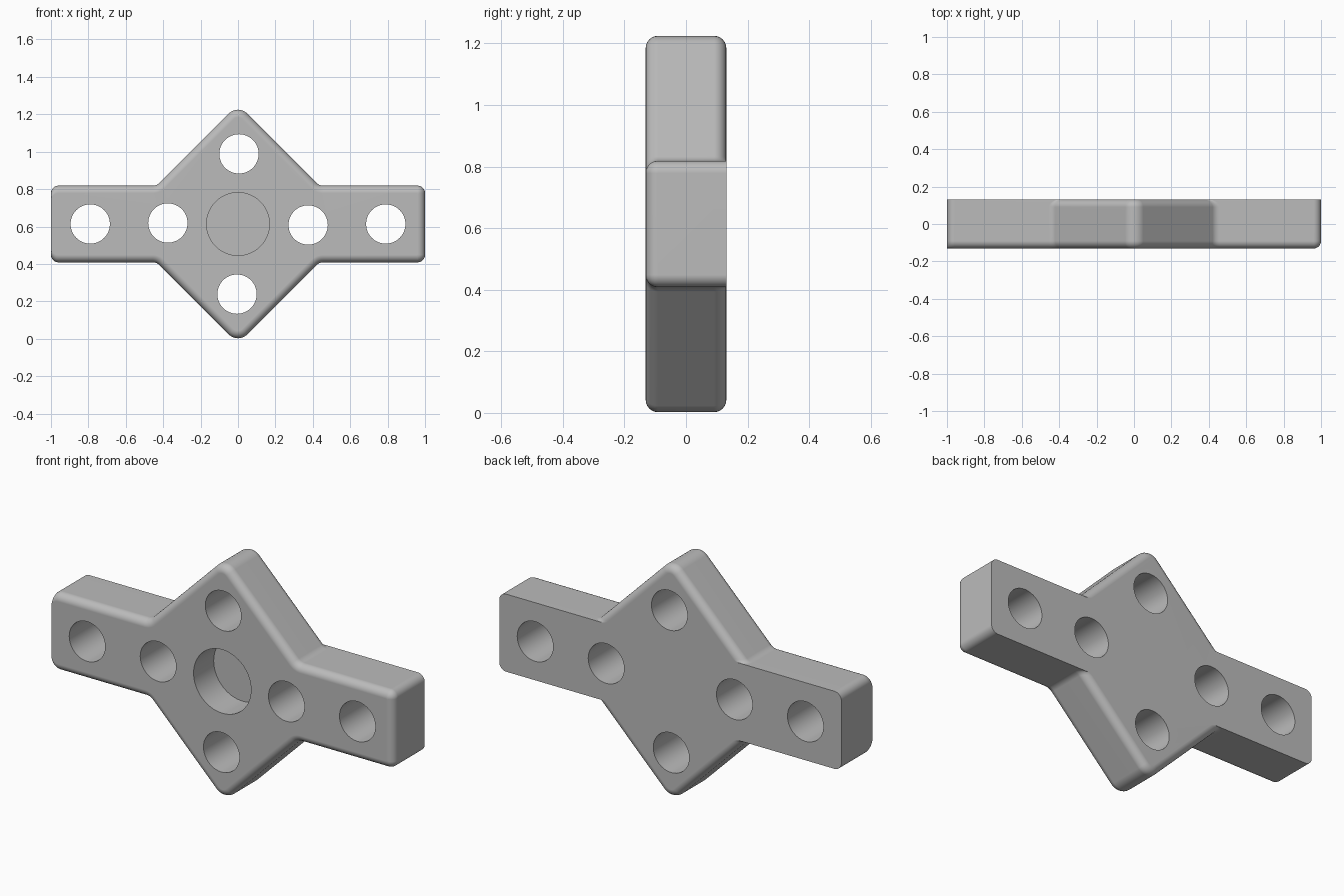
import bpy, bmesh, math
from mathutils import Matrix, Vector

cube = bpy.data.objects.get("Cube")
if cube:
    bpy.data.objects.remove(cube, do_unlink=True)

MID_Z = 0.6135        # height of the plate's centre
HALF_Y = 0.131        # half thickness
ROUND = 0.04          # rounded edge radius
ARM, SQUARE, END = 0.205, 0.64 / math.sqrt(2), 1.0

# Outline as straight sides: (direction in degrees, distance, kind)
SIDES = [(0, END, "plain_end"), (90, ARM, "arm"), (45, SQUARE, "square"),
         (135, SQUARE, "square"), (90, ARM, "arm"), (180, END, "sharp_end"),
         (270, ARM, "arm"), (225, SQUARE, "square"), (315, SQUARE, "square"),
         (270, ARM, "arm")]


def outline(inset, rounded_kinds, steps=8):
    """Outline points with chosen sides moved inward and all corners rounded."""
    points = []
    for i, (a1, d1, k1) in enumerate(SIDES):
        a2, d2, k2 = SIDES[(i + 1) % len(SIDES)]
        turn = (a2 - a1 + 180) % 360 - 180
        sign = 1 if turn > 0 else -1
        d1 -= inset if k1 in rounded_kinds else 0
        d2 -= inset if k2 in rounded_kinds else 0
        if sign < 0:
            radius = 0.05
        else:
            radius = 0.07 if k1 == k2 == "square" else 0.04
        shrink = inset if k1 in rounded_kinds and k2 in rounded_kinds else 0
        radius = max(radius - sign * shrink, 0.006)
        n1, n2 = (Vector((math.cos(math.radians(a)), math.sin(math.radians(a))))
                  for a in (a1, a2))
        e1, e2 = d1 - sign * radius, d2 - sign * radius
        det = n1.x * n2.y - n1.y * n2.x
        centre = Vector((e1 * n2.y - e2 * n1.y, n1.x * e2 - n2.x * e1)) / det
        for s in range(steps + 1):
            a = math.radians(a1 + turn * s / steps)
            points.append(centre + sign * radius * Vector((math.cos(a), math.sin(a))))
    return points


def make_object(name, bm):
    mesh = bpy.data.meshes.new(name)
    bm.to_mesh(mesh)
    bm.free()
    obj = bpy.data.objects.new(name, mesh)
    bpy.context.collection.objects.link(obj)
    return obj


# Plate body: rings from front to back, arms are square-edged at the back
bm = bmesh.new()
front_kinds, back_kinds = {"plain_end", "arm", "square"}, {"square"}
levels = []
for s in range(7):
    t = math.radians(90 * s / 6)
    levels.append((-HALF_Y + ROUND * (1 - math.cos(t)),
                   ROUND * (1 - math.sin(t)), front_kinds))
for s in range(7):
    t = math.radians(90 * s / 6)
    levels.append((HALF_Y - ROUND * (1 - math.sin(t)),
                   ROUND * (1 - math.cos(t)), back_kinds))
rings = [[bm.verts.new((p.x, y, p.y + MID_Z)) for p in outline(inset, kinds)]
         for y, inset, kinds in levels]
for a, b in zip(rings, rings[1:]):
    for i in range(len(a)):
        j = (i + 1) % len(a)
        bm.faces.new((a[i], a[j], b[j], b[i]))
bm.faces.new(rings[0])
bm.faces.new(rings[-1])
bmesh.ops.recalc_face_normals(bm, faces=bm.faces)
plate = make_object("mounting_plate", bm)

# Hole cutters: blind centre pocket, ring of four holes, one hole per arm end
bm = bmesh.new()


def add_bore(x, z, radius, y_front, y_back):
    place = (Matrix.Translation((x, (y_front + y_back) / 2, MID_Z + z))
             @ Matrix.Rotation(math.pi / 2, 4, 'X'))
    bmesh.ops.create_cone(bm, cap_ends=True, segments=64, radius1=radius,
                          radius2=radius, depth=y_back - y_front, matrix=place)


add_bore(0, 0, 0.168, -0.3, -HALF_Y + 0.168)
for k in range(4):
    a = math.radians(90 * k - 0.8)
    add_bore(0.375 * math.cos(a), 0.375 * math.sin(a), 0.105, -0.3, 0.3)
for x in (-0.79, 0.79):
    add_bore(x, 0, 0.105, -0.3, 0.3)
cutter = make_object("hole_cutter", bm)
cutter.hide_render = True

cut = plate.modifiers.new("holes", 'BOOLEAN')
cut.operation, cut.solver, cut.object = 'DIFFERENCE', 'EXACT', cutter
bpy.ops.object.select_all(action='DESELECT')
bpy.context.view_layer.objects.active = plate
plate.select_set(True)
bpy.ops.object.modifier_apply(modifier=cut.name)
bpy.data.objects.remove(cutter, do_unlink=True)

# Smooth rounded edges, crisp hole rims, flat large faces
bpy.ops.object.shade_smooth_by_angle(angle=math.radians(30))
weighted = plate.modifiers.new("even_shading", 'WEIGHTED_NORMAL')
weighted.keep_sharp = True

# Plain grey
grey = bpy.data.materials.new("plain_grey")
grey.use_nodes = True
colour = (0.5, 0.5, 0.5, 1)
grey.diffuse_color = colour
grey.node_tree.nodes["Principled BSDF"].inputs["Base Color"].default_value = colour
plate.data.materials.clear()
plate.data.materials.append(grey)
